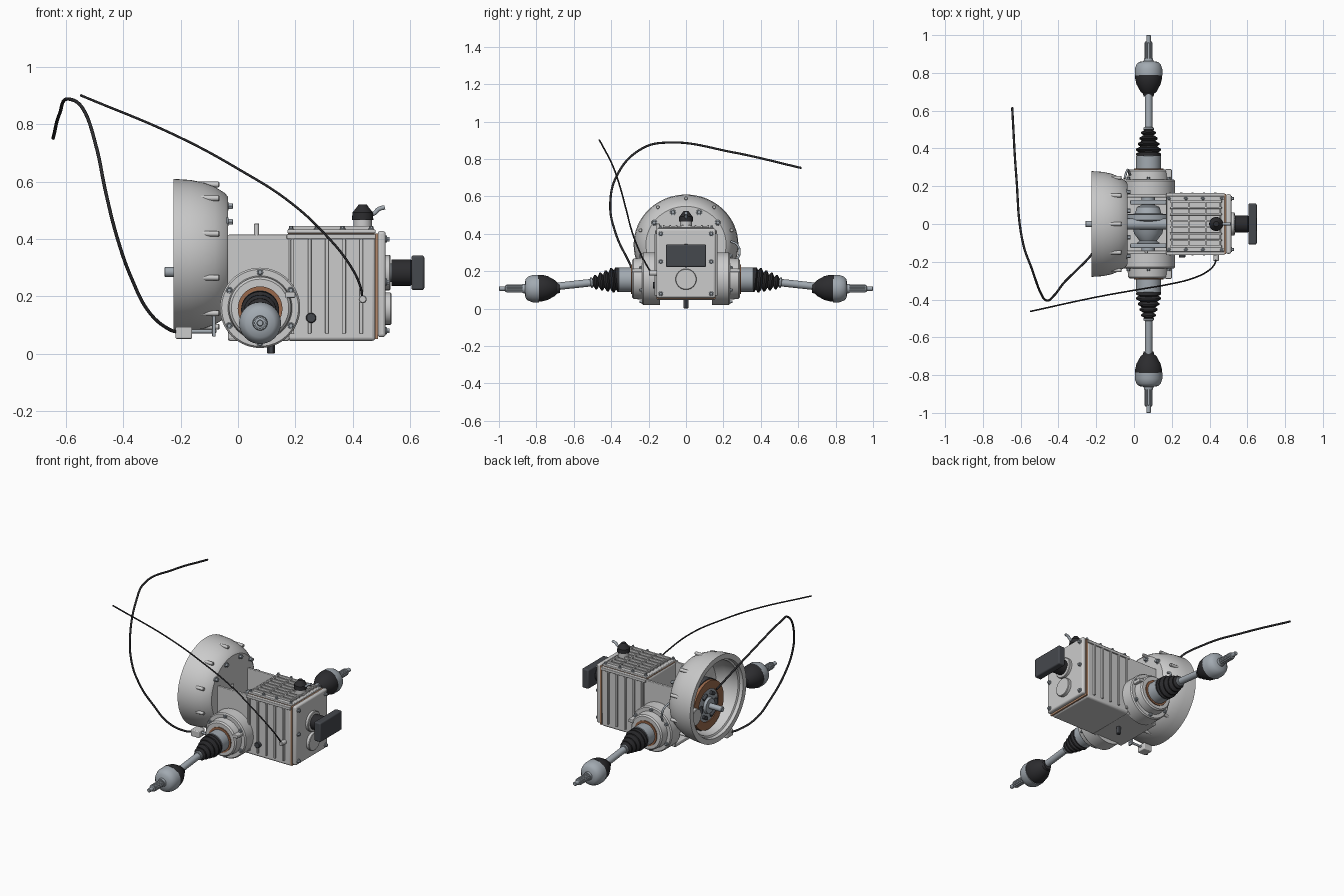
import bpy, bmesh
from math import sin, cos, pi, radians
from mathutils import Vector, Matrix

def material(name, c):
    m = bpy.data.materials.new(name)
    m.diffuse_color = (*c, 1)
    return m

RUBBER = material("rubber", (0.025, 0.025, 0.028))
STEEL = material("steel", (0.36, 0.40, 0.44))
COPPER = material("friction_lining", (0.32, 0.14, 0.07))
DARK = material("dark_metal", (0.06, 0.065, 0.075))
GASKET = material("gasket", (0.45, 0.25, 0.15))
X, Y, Z = Vector((1, 0, 0)), Vector((0, 1, 0)), Vector((0, 0, 1))

def finish(name, bm, mat):
    bmesh.ops.remove_doubles(bm, verts=bm.verts, dist=1e-5)
    bmesh.ops.recalc_face_normals(bm, faces=bm.faces)
    me = bpy.data.meshes.new(name)
    bm.to_mesh(me)
    bm.free()
    ob = bpy.data.objects.new(name, me)
    bpy.context.collection.objects.link(ob)
    if mat:
        me.materials.append(mat)
    return ob

def box(name, x, y, z, mat=None, bevel=0.0):
    bm = bmesh.new()
    s = Matrix.Diagonal((x[1] - x[0], y[1] - y[0], z[1] - z[0], 1))
    t = Matrix.Translation([(a + b) / 2 for a, b in (x, y, z)])
    bmesh.ops.create_cube(bm, size=1, matrix=t @ s)
    ob = finish(name, bm, mat)
    if bevel:
        m = ob.modifiers.new("bevel", 'BEVEL')
        m.width, m.segments = bevel, 3
    return ob

def lathe(name, prof, loc, axis=Z, mat=None, n=40, scale=(1, 1, 1)):
    """Revolve (distance along axis, radius) points about an axis."""
    bm = bmesh.new()
    q = Vector(axis).to_track_quat('Z', 'Y')
    rings = []
    for t, r in prof:
        ring = []
        for i in range(n):
            p = q @ Vector((r * cos(2 * pi * i / n), r * sin(2 * pi * i / n), t))
            ring.append(bm.verts.new(Vector(loc) + Vector([a * b for a, b in zip(p, scale)])))
        rings.append(ring)
    for a, b in zip(rings, rings[1:]):
        for i in range(n):
            j = (i + 1) % n
            bm.faces.new((a[i], a[j], b[j], b[i]))
    return finish(name, bm, mat)

def cyl(name, loc, axis, r, length, mat=None, n=32, c=0.003):
    return lathe(name, [(0, 0), (0, r), (length - c, r), (length, r - c), (length, 0)], loc, axis, mat, n)

def bolt(name, loc, axis, r=0.009, h=0.014):
    cyl(name + "_washer", loc, axis, r * 1.4, h * 0.3, STEEL, 16, 0.001)
    cyl(name, loc, axis, r, h, STEEL, 6, 0.001)

def tube(name, pts, r, mat):
    cu = bpy.data.curves.new(name, 'CURVE')
    cu.dimensions = '3D'
    cu.bevel_depth, cu.bevel_resolution = r, 3
    cu.use_fill_caps = True
    sp = cu.splines.new('BEZIER')
    sp.bezier_points.add(len(pts) - 1)
    for b, p in zip(sp.bezier_points, pts):
        b.co = p
        b.handle_left_type = b.handle_right_type = 'AUTO'
    cu.materials.append(mat)
    ob = bpy.data.objects.new(name, cu)
    bpy.context.collection.objects.link(ob)

# Bell housing: open dome with thick rim, bosses and bolts
BZ = 0.342
lathe("bell_housing", [(-0.035, 0), (-0.035, 0.205), (-0.045, 0.218), (-0.08, 0.24), (-0.12, 0.255),
      (-0.165, 0.264), (-0.225, 0.268), (-0.225, 0.236), (-0.205, 0.232), (-0.2, 0.222),
      (-0.12, 0.215), (-0.07, 0.19), (-0.055, 0.16), (-0.055, 0)], (0, 0, BZ), X, None, 64, (1, 1.045, 1))
for i in range(10):
    a = radians(18 + 36 * i)
    cyl("bell_boss", (-0.15, 0.257 * cos(a), BZ + 0.248 * sin(a)), X, 0.010, 0.085, None, 12)
for y, z in ((-0.07, 0.515), (0.07, 0.515), (-0.17, 0.46), (0.17, 0.46), (-0.19, 0.22), (0.19, 0.22)):
    bolt("bell_bolt", (-0.04, y, z), X, 0.011, 0.022)
cyl("starter_pocket", (-0.06, 0.165, 0.28), -X, 0.05, 0.13)

# Clutch and input shaft
SZ = 0.285
lathe("pressure_plate", [(-0.06, 0), (-0.06, 0.12), (-0.10, 0.155), (-0.14, 0.155), (-0.14, 0)], (0, 0, SZ), X, DARK, 48)
lathe("clutch_lining", [(-0.14, 0.1), (-0.14, 0.15), (-0.158, 0.15), (-0.158, 0.1), (-0.14, 0.1)], (0, 0, SZ), X, COPPER, 48)
lathe("clutch_disc", [(-0.14, 0.1), (-0.152, 0.1), (-0.155, 0.05), (-0.17, 0.045), (-0.17, 0)], (0, 0, SZ), X, STEEL, 48)
for i in range(6):
    a = i * pi / 3
    t = Vector((0, -sin(a), cos(a)))
    cyl("clutch_spring", Vector((-0.157, 0.074 * cos(a), SZ + 0.074 * sin(a))) - t * 0.02, t, 0.011, 0.04, DARK, 12)
cyl("input_shaft", (-0.1, 0, SZ), -X, 0.017, 0.157, STEEL)

# Gear case: open differential bay and closed ribbed rear
for s in (-1, 1):
    box("bay_side_wall", (-0.035, 0.18), sorted((s * 0.14, s * 0.157)), (0.05, 0.415), None, 0.004)
box("bay_floor", (-0.035, 0.18), (-0.155, 0.155), (0.045, 0.07), None, 0.006)
box("gear_case", (0.17, 0.48), (-0.157, 0.157), (0.045, 0.415), None, 0.012)
for s in (-1, 1):
    for i in range(5):
        x = 0.19 + 0.06 * i
        box("case_rib", (x - 0.006, x + 0.006), sorted((s * 0.15, s * 0.168)), (0.07, 0.40), None, 0.003)
    box("case_top_flange", (0.17, 0.48), sorted((s * 0.14, s * 0.165)), (0.40, 0.418), None, 0.003)

# Differential inside the bay
lathe("differential_gears", [(-0.16, 0), (-0.16, 0.035), (-0.12, 0.035), (-0.115, 0.06), (-0.1, 0.06), (-0.09, 0.045),
      (-0.05, 0.075), (0, 0.085), (0.02, 0.125), (0.05, 0.125), (0.055, 0.07), (0.09, 0.06), (0.1, 0.035),
      (0.16, 0.035), (0.16, 0)], (0.075, 0, 0.2), Y, STEEL)
cyl("pinion_shaft", (-0.05, 0, SZ), X, 0.03, 0.23, STEEL)
for y in (-0.115, 0.115):
    box("bearing_cap", (-0.02, 0.17), (y - 0.012, y + 0.012), (0.07, 0.29), STEEL, 0.005)
cyl("breather", (0.065, -0.148, 0.41), Z, 0.009, 0.045, None, 16)

# Differential side housings and drive shafts, mirrored front and back
DX, DZ = 0.077, 0.16
for s in (-1, 1):
    ax = Y * s
    lathe("differential_housing", [(0.14, 0), (0.14, 0.14), (0.228, 0.14), (0.235, 0.134), (0.235, 0.112),
          (0.28, 0.108), (0.288, 0.1), (0.288, 0)], (DX, 0, DZ), ax, None, 56)
    for i in range(6):
        a = radians(30 + 60 * i)
        bolt("side_bolt", (DX + 0.124 * cos(a), s * 0.235, DZ + 0.124 * sin(a)), ax, 0.008)
    box("lock_tab", (0.165, 0.2), sorted((s * 0.225, s * 0.29)), (0.195, 0.215), None, 0.004)
    lathe("oil_seal", [(0.285, 0.078), (0.294, 0.078), (0.294, 0.06)], (DX, 0, 0.157), ax, COPPER)
    cyl("inner_joint", (DX, s * 0.28, 0.155), ax, 0.066, 0.085, STEEL, 40, 0.006)
    d = Vector((0, s * 0.44, -0.048)).normalized()
    prof = [(-0.005, 0), (-0.005, 0.064), (0.012, 0.066)]
    for i in range(4):
        t, r = 0.02 + i * 0.03, 0.066 - 0.009 * i
        prof += [(t, r - 0.014), (t + 0.01, r), (t + 0.018, r), (t + 0.028, r - 0.018)]
    prof += [(0.15, 0.027), (0.15, 0)]
    lathe("inner_boot", prof, (DX, s * 0.36, 0.155), d, RUBBER)
    cyl("drive_shaft", (DX, s * 0.36, 0.155), d, 0.020, 0.42, STEEL, 24)
    cyl("boot_clamp", Vector((DX, s * 0.36, 0.155)) + d * 0.14, d, 0.028, 0.012, STEEL, 24)
    lathe("outer_boot", [(0.675, 0), (0.675, 0.026), (0.69, 0.03), (0.7, 0.042), (0.74, 0.064), (0.77, 0.071),
          (0.79, 0.071), (0.79, 0)], (DX, 0, 0.11), ax, RUBBER)
    lathe("outer_joint", [(0.785, 0), (0.785, 0.073), (0.82, 0.073), (0.845, 0.064), (0.858, 0.05), (0.862, 0.026),
          (0.875, 0.024), (0.875, 0.019), (0.965, 0.019), (0.967, 0.012), (0.997, 0.012), (1.0, 0.009), (1.0, 0)],
          (DX, 0, 0.107), ax, STEEL)
    for i in range(12):
        a = i * pi / 6
        cyl("spline", (DX + 0.018 * cos(a), s * 0.875, 0.107 + 0.018 * sin(a)), ax, 0.004, 0.085, STEEL, 6, 0.001)

# Rear end cover with output flange
box("end_gasket", (0.478, 0.488), (-0.159, 0.159), (0.052, 0.42), GASKET)
box("end_cover", (0.487, 0.515), (-0.158, 0.158), (0.058, 0.428), None, 0.01)
for y in (-0.135, 0.135):
    for z in (0.08, 0.25, 0.40):
        bolt("end_bolt", (0.515, y, z), X)
cyl("bearing_cover", (0.51, 0, 0.157), X, 0.056, 0.025)
cyl("output_seat", (0.51, 0, 0.283), X, 0.062, 0.022)
cyl("output_shaft", (0.52, 0, 0.283), X, 0.032, 0.03, STEEL)
cyl("output_coupling", (0.535, 0, 0.283), X, 0.046, 0.07, RUBBER)
box("output_mount", (0.605, 0.65), (-0.108, 0.108), (0.222, 0.343), DARK, 0.008)

# Ribbed top cover and gear selector
box("top_gasket", (0.175, 0.478), (-0.145, 0.145), (0.412, 0.42), GASKET)
box("top_cover", (0.172, 0.48), (-0.147, 0.147), (0.42, 0.433), None, 0.004)
for i in range(8):
    y = -0.119 + 0.034 * i
    box("cover_rib", (0.19, 0.465), (y - 0.005, y + 0.005), (0.43, 0.446), None, 0.002)
for x in (0.2, 0.29, 0.38, 0.455):
    box("cover_cross_rib", (x - 0.005, x + 0.005), (-0.124, 0.124), (0.43, 0.443), None, 0.002)
for x in (0.185, 0.275, 0.365, 0.465):
    for y in (-0.137, 0.137):
        bolt("cover_bolt", (x, y, 0.433), Z, 0.007, 0.012)
cyl("selector_base", (0.435, 0, 0.43), Z, 0.032, 0.04)
lathe("selector_boot", [(0, 0), (0, 0.037), (0.025, 0.036), (0.045, 0.02), (0.054, 0.014), (0.054, 0)],
      (0.435, 0, 0.467), Z, RUBBER)
tube("selector_lever", [(0.445, 0, 0.485), (0.475, 0, 0.49), (0.49, 0, 0.504), (0.512, 0, 0.511)], 0.008, STEEL)

# Plugs, speed sensor, clutch slave
cyl("drain_plug", (0.115, 0, 0.06), -Z, 0.014, 0.06, DARK, 6)
cyl("filler_plug", (0.255, -0.15, 0.125), -Y, 0.018, 0.027, DARK, 20)
cyl("speed_fitting", (0.435, -0.15, 0.19), -Y, 0.014, 0.047, None, 20)
box("slave_body", (-0.218, -0.16), (-0.16, -0.10), (0.052, 0.094), None, 0.005)
cyl("slave_pushrod", (-0.17, -0.13, 0.078), X, 0.007, 0.095, STEEL, 12)
box("release_lever", (-0.09, -0.078), (-0.145, -0.115), (0.06, 0.17), STEEL, 0.003)
tube("breather_hose", [(-0.05, 0.24, 0.36), (-0.04, 0.275, 0.34), (-0.03, 0.285, 0.29), (-0.02, 0.26, 0.25)], 0.006, STEEL)

# Cables
tube("clutch_cable", [(-0.2, -0.13, 0.073), (-0.24, -0.18, 0.085), (-0.31, -0.25, 0.145), (-0.37, -0.31, 0.26),
     (-0.42, -0.375, 0.40), (-0.46, -0.405, 0.557), (-0.494, -0.365, 0.72), (-0.54, -0.24, 0.853),
     (-0.588, -0.10, 0.888), (-0.623, 0.25, 0.836), (-0.645, 0.617, 0.752)], 0.006, RUBBER)
tube("speed_cable", [(0.435, -0.185, 0.19), (0.425, -0.215, 0.24), (0.39, -0.25, 0.31), (0.31, -0.288, 0.41),
     (0.18, -0.32, 0.53), (0.005, -0.35, 0.642), (-0.204, -0.388, 0.755), (-0.55, -0.463, 0.902)], 0.0042, RUBBER)

# Smooth shading with sharp edges kept
for ob in bpy.data.objects:
    ob.select_set(ob.type == 'MESH')
    if ob.type == 'MESH':
        bpy.context.view_layer.objects.active = ob
bpy.ops.object.shade_smooth_by_angle(angle=radians(35))
